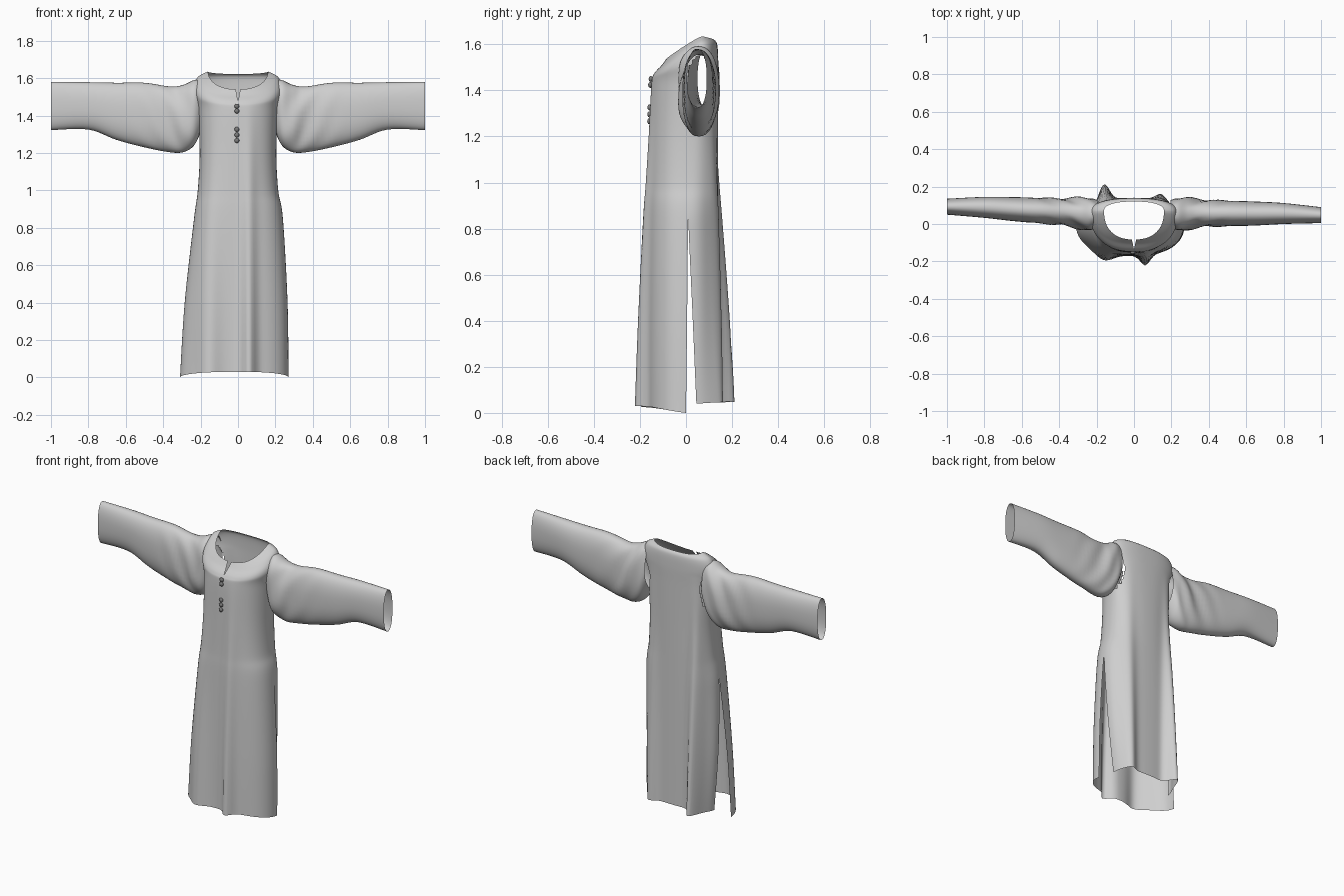
import bpy, bmesh, math
from mathutils import Vector

if "Cube" in bpy.data.objects:
    bpy.data.objects.remove(bpy.data.objects["Cube"])


def make_material(name, value):
    mat = bpy.data.materials.new(name)
    mat.use_nodes = True
    colour = (value, value, value, 1)
    mat.diffuse_color = colour
    mat.node_tree.nodes["Principled BSDF"].inputs["Base Color"].default_value = colour
    return mat


cloth = make_material("light grey cloth", 0.62)
button_grey = make_material("dark grey button", 0.2)


def spline(keys, steps):
    """Smooth rows through the key rows."""
    keys = [Vector(k) for k in keys]
    rows = []
    for i in range(len(keys) - 1):
        a, b, c, d = (keys[min(max(i + k, 0), len(keys) - 1)] for k in (-1, 0, 1, 2))
        for s in range(steps):
            t = s / steps
            rows.append(b + (c - a) * (t / 2) + (a * 2 - b * 5 + c * 4 - d) * (t * t / 2)
                        + (b * 3 - a - c * 3 + d) * (t ** 3 / 2))
    return rows + [keys[-1]]


def add_grid(bm, points):
    grid = [[bm.verts.new(p) for p in row] for row in points]
    for low, high in zip(grid, grid[1:]):
        for i in range(len(low) - 1):
            bm.faces.new((low[i], low[i + 1], high[i + 1], high[i]))


def finish(bm, name, mat):
    bmesh.ops.remove_doubles(bm, verts=bm.verts, dist=0.0002)
    bmesh.ops.recalc_face_normals(bm, faces=bm.faces)
    for f in bm.faces:
        f.smooth = True
    mesh = bpy.data.meshes.new(name)
    bm.to_mesh(mesh)
    bm.free()
    mesh.materials.append(mat)
    obj = bpy.data.objects.new(name, mesh)
    bpy.context.collection.objects.link(obj)
    return obj


def power(v, p):
    return math.copysign(abs(v) ** p, v)


def bump(x, centre, width):
    return math.exp(-((x - centre) / width) ** 2)


# Gown body: front z, side z, back z, right width, left width, front y, side y, back y
SLIT = 0.85
body_keys = [
    (.03, 0, .05, .31, .27, -.17, .01, .14),
    (.4, .4, .4, .285, .265, -.17, .01, .14),
    (SLIT, SLIT, SLIT, .235, .24, -.165, .01, .14),
    (1, 1, 1, .215, .215, -.16, .02, .14),
    (1.2, 1.2, 1.2, .205, .205, -.155, .03, .14),
    (1.42, 1.42, 1.42, .215, .215, -.15, .05, .14),
    (1.47, 1.54, 1.53, .235, .235, -.14, .06, .14),
    (1.51, 1.605, 1.6, .215, .215, -.105, .065, .135),
    (1.54, 1.635, 1.622, .16, .16, -.083, .07, .12),
]


def body_point(row, angle, side):
    zf, zs, zb, right, left, yf, ys, yb = row
    c, s = math.cos(angle), math.sin(angle)
    back = side == 0
    opening = max(0, 1 - zs / SLIT)
    x = power(c, .85) * (left if c > 0 else right)
    depth = abs(s) ** .85
    if back:
        x *= 1 - .27 * opening
        ys += .035 * opening
        zs += .04 * opening
    else:
        ys -= .01 * opening
    z = zs + ((zb if back else zf) - zs) * abs(s)
    y = ys + ((yb if back else yf) - ys) * depth
    # Hanging folds grow towards the hem
    fold = max(0, 1 - z / 1.5) * min(1, depth * 1.5)
    if back:
        y += fold * (.095 * bump(x, -.16, .04) + .045 * bump(x, .15, .045))
    else:
        y -= fold * (.055 * bump(x, .06, .035) + .04 * bump(x, -.16, .065))
        # Keyhole at the neck
        if abs(c) < .001:
            x += side * .012 * max(0, (z - 1.475) / .065)
    return Vector((x, y, z))


body_rows = spline(body_keys, 8)
bm = bmesh.new()
for side, start, end, count in ((0, 0, 180, 56), (-1, 180, 270, 28), (1, 270, 360, 28)):
    angles = [math.radians(start + (end - start) * i / count) for i in range(count + 1)]
    add_grid(bm, [[body_point(r, a, side) for a in angles] for r in body_rows])


# Armholes leading into the sleeves
def in_armhole(f):
    p = f.calc_center_median()
    return abs(p.x) > .15 and ((p.y - .06) / .055) ** 2 + ((p.z - 1.42) / .13) ** 2 < 1


bmesh.ops.delete(bm, geom=[f for f in bm.faces if in_armhole(f)], context='FACES')
finish(bm, "gown_body", cloth)

# Sleeves: distance out, top, bottom, front y, back y
sleeve_keys = [
    (.195, 1.59, 1.32, -.01, .125),
    (.235, 1.59, 1.24, -.035, .14),
    (.29, 1.565, 1.205, -.03, .14),
    (.36, 1.555, 1.203, -.015, .13),
    (.5, 1.575, 1.23, -.012, .125),
    (.65, 1.575, 1.27, -.008, .12),
    (.8, 1.578, 1.325, 0, .112),
    (1, 1.58, 1.322, .005, .09),
]


def sleeve_point(row, angle, side):
    out, top, bottom, front, back = row
    c, s = math.cos(angle), math.sin(angle)
    shift = 0 if side > 0 else .045 * max(0, out - .25) / .75
    width = (back - front) / 2
    # Gathers fade out away from the shoulder
    fade = max(0, 1 - abs(out - .33) / .25)
    width += fade * .007 * math.sin(4 * angle + 45 * out)
    y = (front + back) / 2 + shift + width * power(c, .9)
    z = (top + bottom) / 2 + (top - bottom) / 2 * power(s, .85)
    return Vector((side * out, y, z))


for side, name in ((1, "left_sleeve"), (-1, "right_sleeve")):
    bm = bmesh.new()
    angles = [math.tau * i / 40 for i in range(41)]
    add_grid(bm, [[sleeve_point(r, a, side) for a in angles]
                  for r in spline(sleeve_keys, 6)])
    finish(bm, name, cloth)

# Buttons down the chest
centre_line = [body_point(r, math.radians(270), 0.0001) for r in body_rows]
for i, z in enumerate((1.45, 1.424, 1.326, 1.296, 1.266)):
    near = min(centre_line, key=lambda p: abs(p.z - z))
    bm = bmesh.new()
    bmesh.ops.create_uvsphere(bm, u_segments=16, v_segments=10, radius=.013)
    bmesh.ops.scale(bm, vec=(1, .7, 1), verts=bm.verts)
    bmesh.ops.translate(bm, vec=(-.006, near.y - .005, z), verts=bm.verts)
    finish(bm, f"button_{i + 1}", button_grey)
